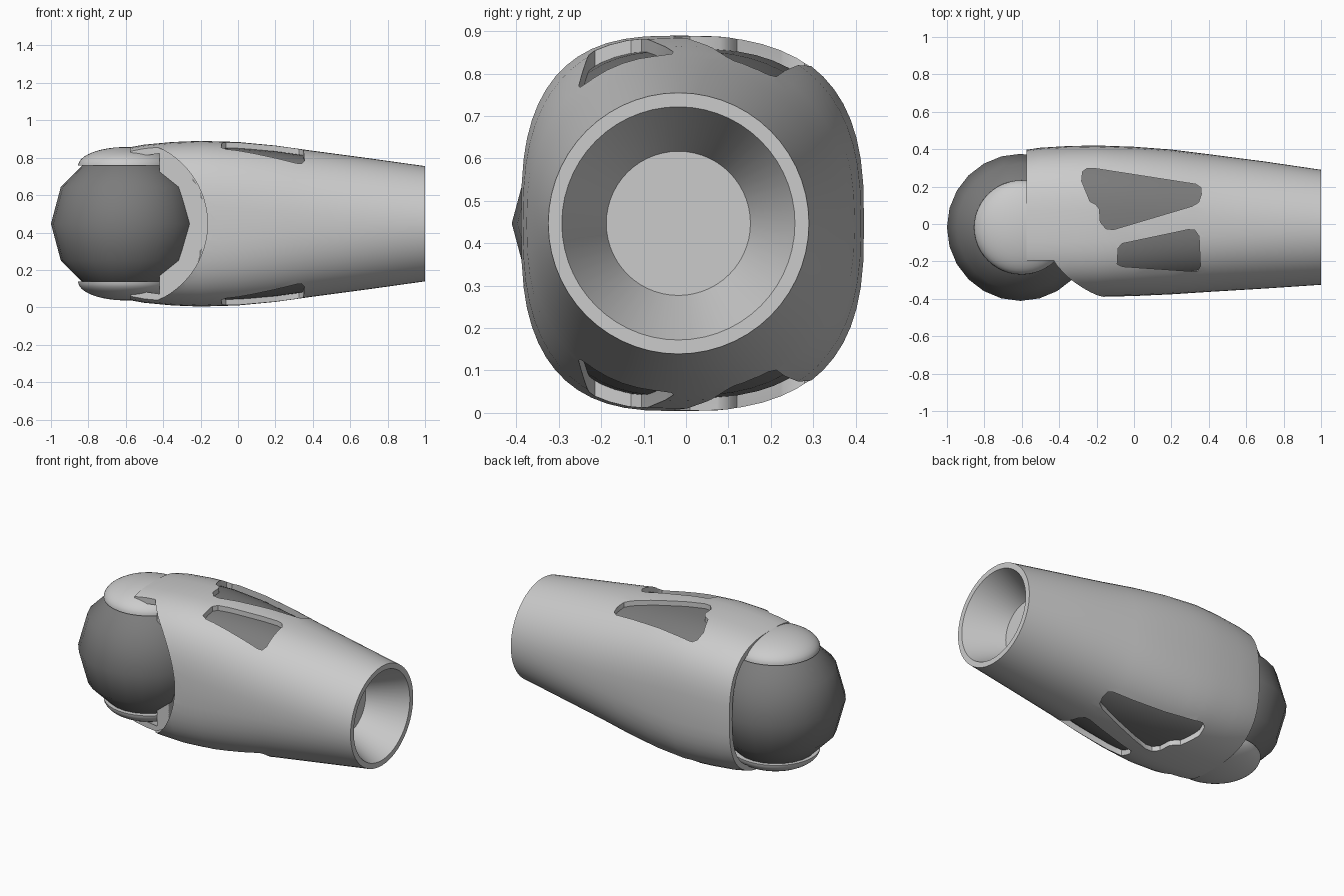
import bpy, bmesh, math
from mathutils import Matrix

if "Cube" in bpy.data.objects:
    bpy.data.objects.remove(bpy.data.objects["Cube"])

ZC, YC = 0.447, -0.018

# x, front y, back y, half height, roundness exponent
STATIONS = [(-0.60, -0.375, 0.393, 0.405, 2.8), (-0.50, -0.385, 0.408, 0.423, 2.8),
            (-0.35, -0.39, 0.417, 0.437, 2.8), (-0.20, -0.39, 0.42, 0.443, 2.8),
            (0.0, -0.385, 0.413, 0.437, 2.6), (0.20, -0.376, 0.398, 0.418, 2.4),
            (0.40, -0.363, 0.373, 0.390, 2.25), (0.70, -0.345, 0.334, 0.350, 2.1),
            (1.0, -0.325, 0.29, 0.308, 2.0)]
SIDES = 56


def material(name, v):
    m = bpy.data.materials.new(name)
    m.diffuse_color = (v, v, v, 1)
    m.use_nodes = True
    m.node_tree.nodes["Principled BSDF"].inputs["Base Color"].default_value = m.diffuse_color
    return m


dark = material("dark_grey", 0.2)


def make(name, bm, mat=None):
    bmesh.ops.recalc_face_normals(bm, faces=bm.faces)
    me = bpy.data.meshes.new(name)
    bm.to_mesh(me)
    bm.free()
    ob = bpy.data.objects.new(name, me)
    bpy.context.collection.objects.link(ob)
    if mat:
        me.materials.append(mat)
    return ob


def smooth(ob, deg=35):
    bpy.ops.object.select_all(action='DESELECT')
    ob.select_set(True)
    bpy.context.view_layer.objects.active = ob
    bpy.ops.object.shade_smooth_by_angle(angle=math.radians(deg))


def cut(ob, cutters):
    bpy.context.view_layer.objects.active = ob
    for c in cutters:
        mod = ob.modifiers.new("cut", 'BOOLEAN')
        mod.operation, mod.solver, mod.object = 'DIFFERENCE', 'EXACT', c
        bpy.ops.object.modifier_apply(modifier=mod.name)
        c.hide_render = True


def section(x, inset=0.0):
    """Rounded-square cross-section of the sleeve at x."""
    for a, b in zip(STATIONS, STATIONS[1:]):
        if x <= b[0]:
            break
    t = (x - a[0]) / (b[0] - a[0])
    _, y0, y1, h, n = [p + (q - p) * t for p, q in zip(a, b)]
    ring = []
    for i in range(SIDES):
        ang = 2 * math.pi * i / SIDES
        c, s = math.cos(ang), math.sin(ang)
        yr = (y1 - YC if c > 0 else YC - y0) - inset
        ring.append((x, YC + yr * math.copysign(abs(c) ** (2 / n), c),
                     ZC + (h - inset) * math.copysign(abs(s) ** (2 / n), s)))
    return ring


def circle(x, r):
    return [(x, YC + r * math.cos(2 * math.pi * i / SIDES),
             ZC + r * math.sin(2 * math.pi * i / SIDES)) for i in range(SIDES)]


def loft(name, rings, mat=None):
    bm = bmesh.new()
    vs = [[bm.verts.new(p) for p in r] for r in rings]
    for a, b in zip(vs, vs[1:]):
        for i in range(SIDES):
            j = (i + 1) % SIDES
            bm.faces.new((a[i], a[j], b[j], b[i]))
    bm.faces.new(vs[0])
    bm.faces.new(vs[-1])
    return make(name, bm, mat)


# Sleeve: hollow joint end, outer skin, rim and tapered bore
rings = [section(-0.42, 0.03), section(-0.575, 0.03)]
rings += [section(x) for x in (-0.575, -0.5, -0.42, -0.35, -0.28, -0.2, -0.1, 0, 0.1, 0.2,
                               0.3, 0.4, 0.55, 0.7, 0.85, 1.0)]
rings += [circle(1.0, 0.275), circle(0.77, 0.17)]
sleeve = loft("sleeve", rings)

# Inner liner seen through the windows
liner = loft("window_liner", [section(x, 0.03) for x in (-0.35, -0.2, 0, 0.2, 0.4, 0.45)], dark)

# Round notch on the front side
bm = bmesh.new()
bmesh.ops.create_cone(bm, cap_ends=True, segments=64, radius1=0.447, radius2=0.447, depth=0.6,
                      matrix=Matrix.Translation((-0.61, -0.195 - 0.3, ZC)) @ Matrix.Rotation(math.pi / 2, 4, 'X'))
notch = make("notch_cutter", bm)

# Window cutters, mirrored top and bottom
WINDOWS = [
    [(-0.28, 0.23), (-0.275, 0.28), (-0.25, 0.298), (-0.21, 0.297), (0.33, 0.213), (0.357, 0.195),
     (0.36, 0.16), (0.345, 0.115), (0.31, 0.095), (-0.11, -0.03), (-0.15, -0.025), (-0.18, 0.01),
     (-0.185, 0.08), (-0.205, 0.105), (-0.235, 0.12)],
    [(-0.09, -0.215), (-0.085, -0.13), (-0.065, -0.105), (0.29, -0.03), (0.325, -0.033),
     (0.348, -0.065), (0.355, -0.225), (0.34, -0.25), (0.31, -0.253), (-0.06, -0.228)]]


def window_cutter(pts, side):
    bm = bmesh.new()
    f = bm.faces.new([bm.verts.new((x, y, ZC + side * 0.28)) for x, y in pts])
    ext = bmesh.ops.extrude_face_region(bm, geom=[f])
    for v in ext['geom']:
        if isinstance(v, bmesh.types.BMVert):
            v.co.z += side * 0.3
    if f.is_valid and len([g for g in bm.faces if len(g.verts) == len(pts)]) < 2:
        bmesh.ops.holes_fill(bm, edges=bm.edges)
    bmesh.ops.holes_fill(bm, edges=[e for e in bm.edges if e.is_boundary])
    return make("window_cutter", bm)


cutters = [window_cutter(w, s) for w in WINDOWS for s in (1, -1)]
cut(sleeve, [notch] + cutters)
cut(liner, [notch])
for c in [notch] + cutters:
    bpy.data.objects.remove(c)
smooth(sleeve)
smooth(liner)

# Joint ball
bm = bmesh.new()
bmesh.ops.create_uvsphere(bm, u_segments=24, v_segments=6, radius=0.393,
                          matrix=Matrix.Translation((-0.607, YC, ZC)))
smooth(make("joint_ball", bm, dark), 60)

# Domed fork lobes above and below the ball
for side, label in ((1, "upper"), (-1, "lower")):
    bm = bmesh.new()
    bmesh.ops.create_uvsphere(bm, u_segments=48, v_segments=24, radius=1)
    bmesh.ops.delete(bm, geom=[v for v in bm.verts if v.co.z < -0.01], context='VERTS')
    bmesh.ops.holes_fill(bm, edges=[e for e in bm.edges if e.is_boundary])
    for v in bm.verts:
        v.co = (-0.6 + 0.255 * v.co.x, YC + 0.252 * v.co.y,
                ZC + side * (0.31 + 0.1 * v.co.z))
    smooth(make(label + "_fork_lobe", bm))
